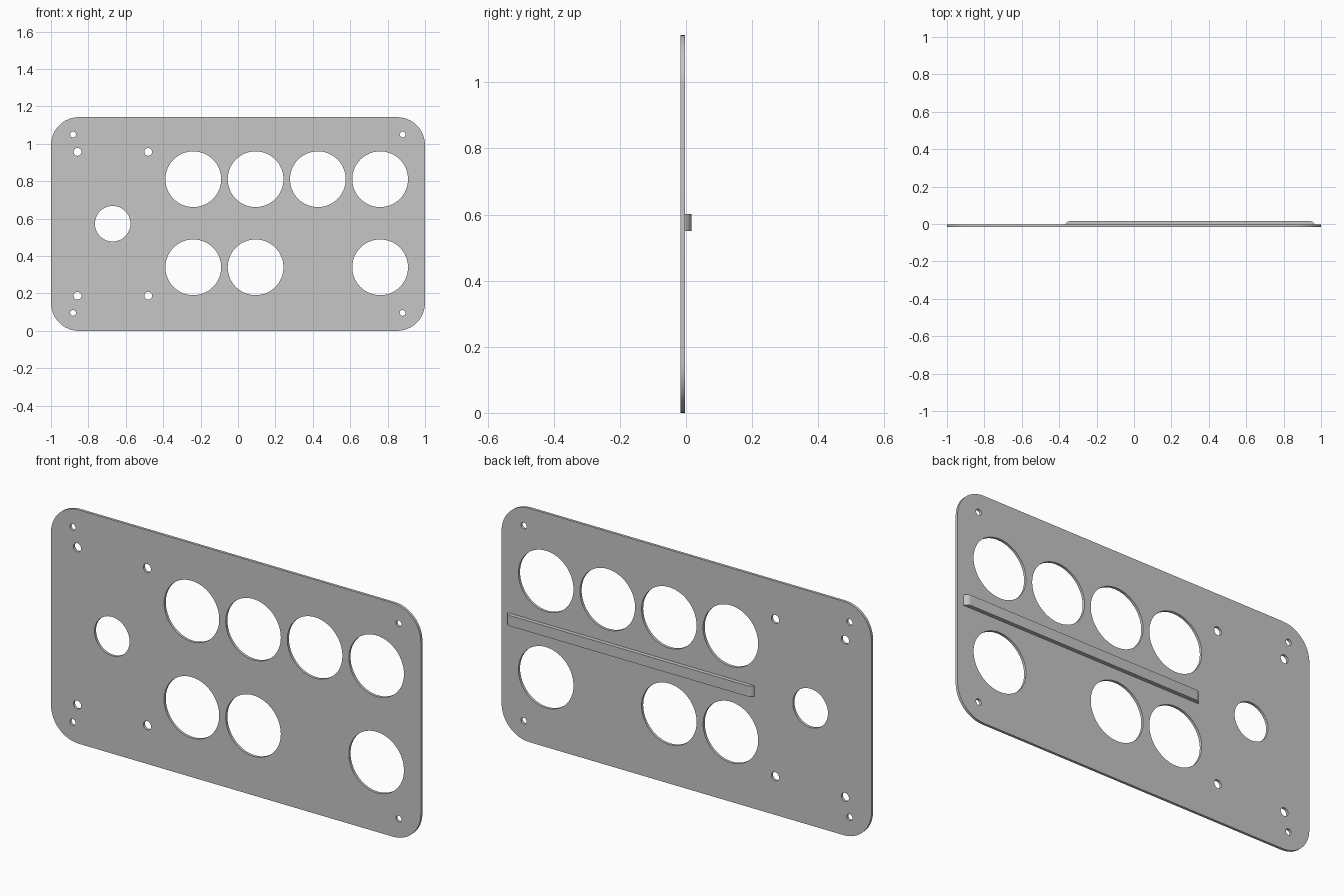
import bpy, bmesh
from math import pi, sin, cos, radians
from mathutils import Matrix

cube = bpy.data.objects.get("Cube")
if cube:
    bpy.data.objects.remove(cube)

grey = bpy.data.materials.new("light grey")
grey.use_nodes = True
colour = (0.565, 0.565, 0.565, 1)
grey.diffuse_color = colour
grey.node_tree.nodes["Principled BSDF"].inputs["Base Color"].default_value = colour


def arc(cx, cy, r, start, end, n):
    return [(cx + r * cos(start + (end - start) * i / n),
             cy + r * sin(start + (end - start) * i / n)) for i in range(n + 1)]


def circle(cx, cy, r, n):
    return arc(cx, cy, r, 0, 2 * pi, n)[:-1]


def extrude_outlines(name, outlines, thickness, placement):
    """Fill closed outlines (inner ones become holes) and give them thickness."""
    curve = bpy.data.curves.new(name, 'CURVE')
    curve.dimensions = '2D'
    curve.fill_mode = 'BOTH'
    curve.extrude = thickness / 2
    for points in outlines:
        spline = curve.splines.new('POLY')
        spline.points.add(len(points) - 1)
        for p, (x, y) in zip(spline.points, points):
            p.co = (x, y, 0, 1)
        spline.use_cyclic_u = True
    obj = bpy.data.objects.new(name, curve)
    bpy.context.collection.objects.link(obj)
    bpy.ops.object.select_all(action='DESELECT')
    obj.select_set(True)
    bpy.context.view_layer.objects.active = obj
    bpy.ops.object.convert(target='MESH')
    obj = bpy.context.object
    obj.name = name
    obj.data.transform(placement)
    bm = bmesh.new()
    bm.from_mesh(obj.data)
    bmesh.ops.remove_doubles(bm, verts=bm.verts, dist=0.0001)
    bmesh.ops.recalc_face_normals(bm, faces=bm.faces)
    bm.to_mesh(obj.data)
    bm.free()
    obj.data.materials.clear()
    obj.data.materials.append(grey)
    bpy.ops.object.shade_smooth_by_angle(angle=pi / 6)


# Panel outline with rounded corners
H, R = 1.143, 0.15
outline = []
for i, (sx, z) in enumerate([(1, H - R), (-1, H - R), (-1, R), (1, R)]):
    outline += arc(sx * (1 - R), z, R, i * pi / 2, (i + 1) * pi / 2, 12)

# Large openings, medium opening, and the two sets of screw holes
top_row, bottom_row = (-0.239, 0.094, 0.427, 0.76), (-0.239, 0.094, 0.76)
holes = [circle(x, 0.811, 0.149, 64) for x in top_row]
holes += [circle(x, 0.34, 0.149, 64) for x in bottom_row]
holes.append(circle(-0.67, 0.573, 0.095, 48))
holes += [circle(x, z, 0.0155, 20) for x in (-0.882, 0.88) for z in (0.096, 1.05)]
holes += [circle(x, z, 0.021, 20) for x in (-0.858, -0.48) for z in (0.188, 0.957)]

upright = Matrix.Translation((0, -0.01, 0)) @ Matrix.Rotation(pi / 2, 4, 'X')
extrude_outlines("panel", [outline] + holes, 0.013, upright)

# Stiffening rib on the back, its ends curving down to the panel
x0, x1, y_top, r = -0.368, 0.967, 0.016, 0.03
foot = radians(20)
inset = r * cos(foot)
rib = (arc(x1 - inset, y_top - r, r, foot, pi / 2, 8)
       + arc(x0 + inset, y_top - r, r, pi / 2, pi - foot, 8))
extrude_outlines("back_rib", [rib], 0.052, Matrix.Translation((0, 0, 0.576)))
